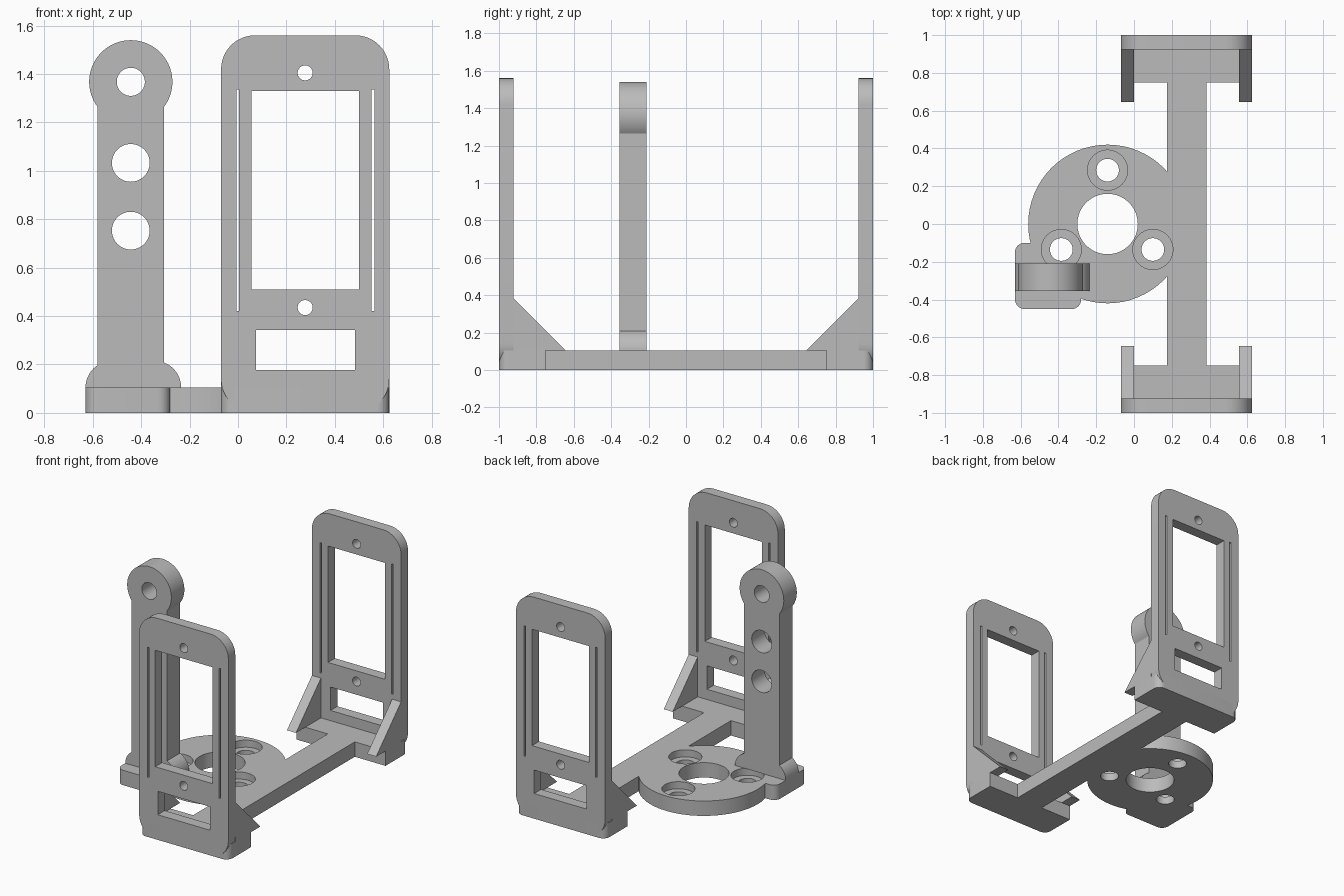
import bpy, bmesh
from math import sin, cos, radians

cube = bpy.data.objects.get("Cube")
if cube:
    bpy.data.objects.remove(cube, do_unlink=True)

grey = bpy.data.materials.new("plain grey")
grey.use_nodes = True
grey.diffuse_color = (0.5, 0.5, 0.5, 1)
grey.node_tree.nodes["Principled BSDF"].inputs["Base Color"].default_value = (0.5, 0.5, 0.5, 1)

T = 0.105            # base thickness
MID = 0.2775         # frame centre in x
L, R = -0.07, 0.625  # frame sides


# ---- profile helpers (2D outlines) ----
def arc(cx, cy, r, a0, a1, n=32):
    steps = [radians(a0 + (a1 - a0) * i / n) for i in range(n + 1)]
    return [(cx + r * cos(a), cy + r * sin(a)) for a in steps]


def circle(cx, cy, r):
    return arc(cx, cy, r, 0, 360, 64)[:-1]


def rect(x0, x1, y0, y1, r=(0, 0, 0, 0)):
    """Rectangle; r rounds corners in order: top right, top left, bottom left, bottom right."""
    corners = [(x1, y1, -1, -1), (x0, y1, 1, -1), (x0, y0, 1, 1), (x1, y0, -1, 1)]
    pts = []
    for i, (x, y, sx, sy) in enumerate(corners):
        if r[i]:
            pts += arc(x + sx * r[i], y + sy * r[i], r[i], 90 * i, 90 * i + 90, 12)
        else:
            pts.append((x, y))
    return pts


# ---- solid helpers ----
def prism(name, pts, axis, lo, hi):
    """Extrude an outline along the given axis from lo to hi."""
    place = {"x": lambda p, h: (h, p[0], p[1]),
             "y": lambda p, h: (p[0], h, p[1]),
             "z": lambda p, h: (p[0], p[1], h)}[axis]
    bm = bmesh.new()
    a = [bm.verts.new(place(p, lo)) for p in pts]
    b = [bm.verts.new(place(p, hi)) for p in pts]
    bm.faces.new(a)
    bm.faces.new(b)
    for i in range(len(a)):
        j = (i + 1) % len(a)
        bm.faces.new((a[i], a[j], b[j], b[i]))
    bmesh.ops.recalc_face_normals(bm, faces=bm.faces)
    mesh = bpy.data.meshes.new(name)
    bm.to_mesh(mesh)
    bm.free()
    mesh.materials.append(grey)
    obj = bpy.data.objects.new(name, mesh)
    bpy.context.collection.objects.link(obj)
    return obj


def activate(obj):
    bpy.ops.object.select_all(action="DESELECT")
    obj.select_set(True)
    bpy.context.view_layer.objects.active = obj


def combine(obj, tools, operation):
    activate(obj)
    for tool in tools:
        tool.hide_render = True
        mod = obj.modifiers.new("bool", "BOOLEAN")
        mod.operation, mod.solver, mod.object = operation, "EXACT", tool
        bpy.ops.object.modifier_apply(modifier=mod.name)
        bpy.data.objects.remove(tool, do_unlink=True)


def finish(obj):
    activate(obj)
    bpy.ops.object.shade_smooth_by_angle(angle=radians(30))


# ---- base: beam, disc, arm pad and the two feet ----
base = prism("base", rect(0.175, 0.385, -0.9, 0.9), "z", 0, T)
c = 0.05
combine(base, [
    prism("disc", circle(-0.14, 0, 0.42), "z", 0, T),
    prism("pad", rect(-0.63, -0.28, -0.45, -0.1, (c, c, c, c)), "z", 0, T),
    prism("back_foot", rect(L, R, 0.75, 1, (c, c, 0, 0)), "z", 0, T),
    prism("front_foot", rect(L, R, -1, -0.75, (0, 0, c, c)), "z", 0, T),
], "UNION")

# Centre hole and three counterbored screw holes
cuts = [prism("centre_hole", circle(-0.14, 0, 0.16), "z", -0.1, 0.3)]
for x, y in [(-0.14, 0.285), (-0.385, -0.135), (0.1, -0.135)]:
    cuts.append(prism("screw_hole", circle(x, y, 0.06), "z", -0.1, 0.3))
    cuts.append(prism("counterbore", circle(x, y, 0.106), "z", 0.055, 0.3))
combine(base, cuts, "DIFFERENCE")
finish(base)

# ---- front and back frames with windows, slots, holes and gussets ----
for side, s in (("front", -1), ("back", 1)):
    lo, hi = sorted((s * 0.923, s * 1.0))
    q = 0.14
    frame = prism(side + "_frame", rect(L, R, 0, 1.56, (q, q, q, q)), "y", lo, hi)
    openings = [
        rect(0.055, 0.5, 0.51, 1.33),
        rect(0.075, 0.483, 0.177, 0.342),
        rect(-0.007, 0.005, 0.42, 1.337),
        rect(0.551, 0.563, 0.42, 1.337),
        circle(MID, 1.405, 0.031),
        circle(MID, 0.435, 0.031),
    ]
    combine(frame, [prism("opening", o, "y", lo - 0.1, hi + 0.1) for o in openings], "DIFFERENCE")
    finish(frame)

    slope = [(s * 0.923, T), (s * 0.645, T), (s * 0.923, 0.385)]
    prism(side + "_right_gusset", slope, "x", L, 0)
    prism(side + "_left_gusset", slope, "x", 0.555, R)

# ---- upright arm: flared bottom, straight shaft, round head ----
ax = -0.443
outline = (arc(-0.345, T, 0.11, 0, 68.7, 16)
           + arc(ax, 1.368, 0.172, -37, 217, 56)
           + arc(-0.52, T, 0.11, 123, 180, 16))
arm = prism("upright_arm", outline, "y", -0.355, -0.21)
holes = [(1.368, 0.058), (1.033, 0.078), (0.753, 0.078)]
combine(arm, [prism("arm_hole", circle(ax, z, r), "y", -0.5, 0) for z, r in holes], "DIFFERENCE")
finish(arm)
